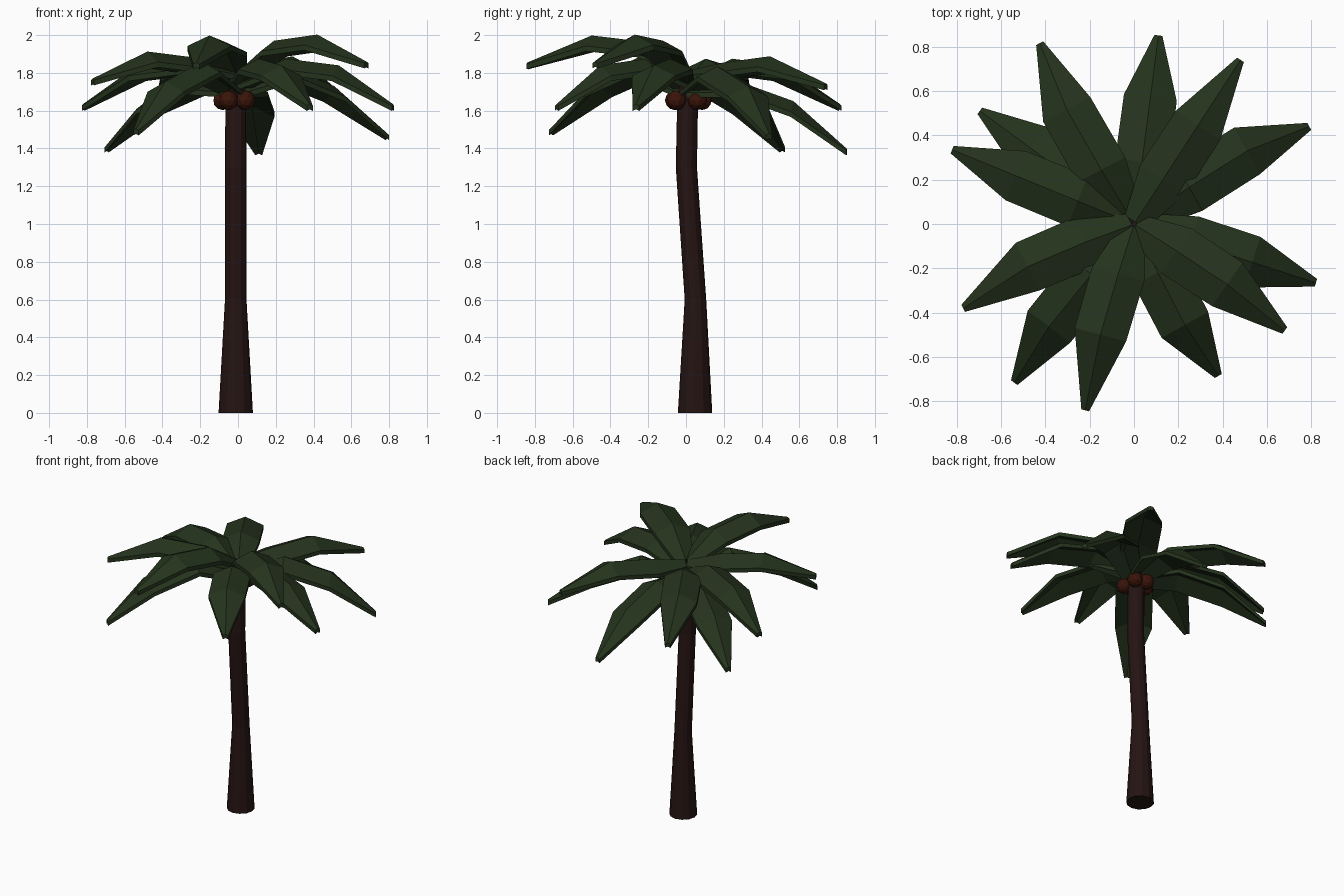
import bpy, bmesh, math
from mathutils import Vector

if "Cube" in bpy.data.objects:
    bpy.data.objects.remove(bpy.data.objects["Cube"])


def material(name, rgb):
    m = bpy.data.materials.new(name)
    m.diffuse_color = (*rgb, 1)
    m.use_nodes = True
    m.node_tree.nodes["Principled BSDF"].inputs["Base Color"].default_value = m.diffuse_color
    return m


GREEN = material("leaf_green", (0.018, 0.033, 0.012))
BROWN = material("bark_brown", (0.018, 0.007, 0.006))
NUT = material("nut_brown", (0.042, 0.007, 0.003))


def loft(name, rings, mat):
    """Skin a list of equal-sized closed rings and cap both ends."""
    bm = bmesh.new()
    loops = [[bm.verts.new(p) for p in ring] for ring in rings]
    n = len(loops[0])
    for a, b in zip(loops, loops[1:]):
        for i in range(n):
            j = (i + 1) % n
            bm.faces.new((a[i], a[j], b[j], b[i]))
    bm.faces.new(loops[0][::-1])
    bm.faces.new(loops[-1])
    bmesh.ops.recalc_face_normals(bm, faces=bm.faces)
    me = bpy.data.meshes.new(name)
    bm.to_mesh(me)
    bm.free()
    me.materials.append(mat)
    ob = bpy.data.objects.new(name, me)
    bpy.context.collection.objects.link(ob)
    return ob


# Bent trunk: (centre y, z, radius)
SIDES = 12
trunk = []
for cy, z, r in [(0.048, 0, 0.091), (0.05, 0.6, 0.057), (0.002, 1.3, 0.056), (0.01, 1.73, 0.055)]:
    trunk.append([(-0.012 + r * math.cos(math.tau * i / SIDES),
                   cy + r * math.sin(math.tau * i / SIDES), z) for i in range(SIDES)])
loft("trunk", trunk, BROWN)

# Cluster of coconuts under the crown
for i, (x, y) in enumerate([(0.04, -0.05), (-0.05, -0.06), (-0.08, 0.02), (-0.035, 0.085), (0.04, 0.06)]):
    bpy.ops.mesh.primitive_ico_sphere_add(subdivisions=2, radius=0.052, location=(x, y, 1.655))
    nut = bpy.context.object
    nut.name = f"coconut_{i + 1}"
    nut.data.materials.append(NUT)

# Leaves: tip x, y, z and sideways bow, grouped in three tiers
# each tier: base z, then (fraction of reach, rise above tip) for the two bends
TIERS = {
    "upper": ((1.81, 0.27, 0.11, 0.60, 0.143),
              [(0.48, 0.74, 1.745, 0), (0.68, -0.48, 1.86, 0.02),
               (-0.22, -0.84, 1.855, -0.02), (-0.77, -0.38, 1.77, -0.04)]),
    "middle": ((1.76, 0.31, 0.24, 0.65, 0.205),
               [(0.82, -0.265, 1.635, 0), (0.38, -0.685, 1.635, -0.02),
                (-0.82, 0.335, 1.635, 0), (-0.425, 0.815, 1.635, 0.03)]),
    "lower": ((1.72, 0.33, 0.355, 0.67, 0.25),
              [(0.11, 0.85, 1.40, 0), (0.79, 0.44, 1.48, 0.04),
               (-0.54, -0.715, 1.505, -0.027), (-0.695, 0.51, 1.415, 0)]),
}
THICK = 0.028
for tier, ((base_z, f1, rise1, f2, rise2), tips) in TIERS.items():
    for k, (tx, ty, tz, bow) in enumerate(tips):
        reach = math.hypot(tx, ty)
        out = Vector((tx, ty, 0)) / reach
        side = Vector((-out.y, out.x, 0))
        # stations: distance, ridge height, half width, fold drop, sideways shift
        stations = [(0.01, base_z, 0.055, 0.025, 0),
                    (f1 * reach, tz + rise1, 0.122, 0.055, bow * 0.6),
                    (f2 * reach, tz + rise2, 0.12, 0.055, bow),
                    (reach, tz, 0.018, 0.008, 0)]
        rings = []
        for d, z, w, drop, shift in stations:
            c = out * d + side * shift + Vector((0, 0, z))
            top = [c - side * w - Vector((0, 0, drop)), c, c + side * w - Vector((0, 0, drop))]
            under = [p - Vector((0, 0, THICK)) for p in reversed(top)]
            rings.append(top + under)
        loft(f"{tier}_leaf_{k + 1}", rings, GREEN)
